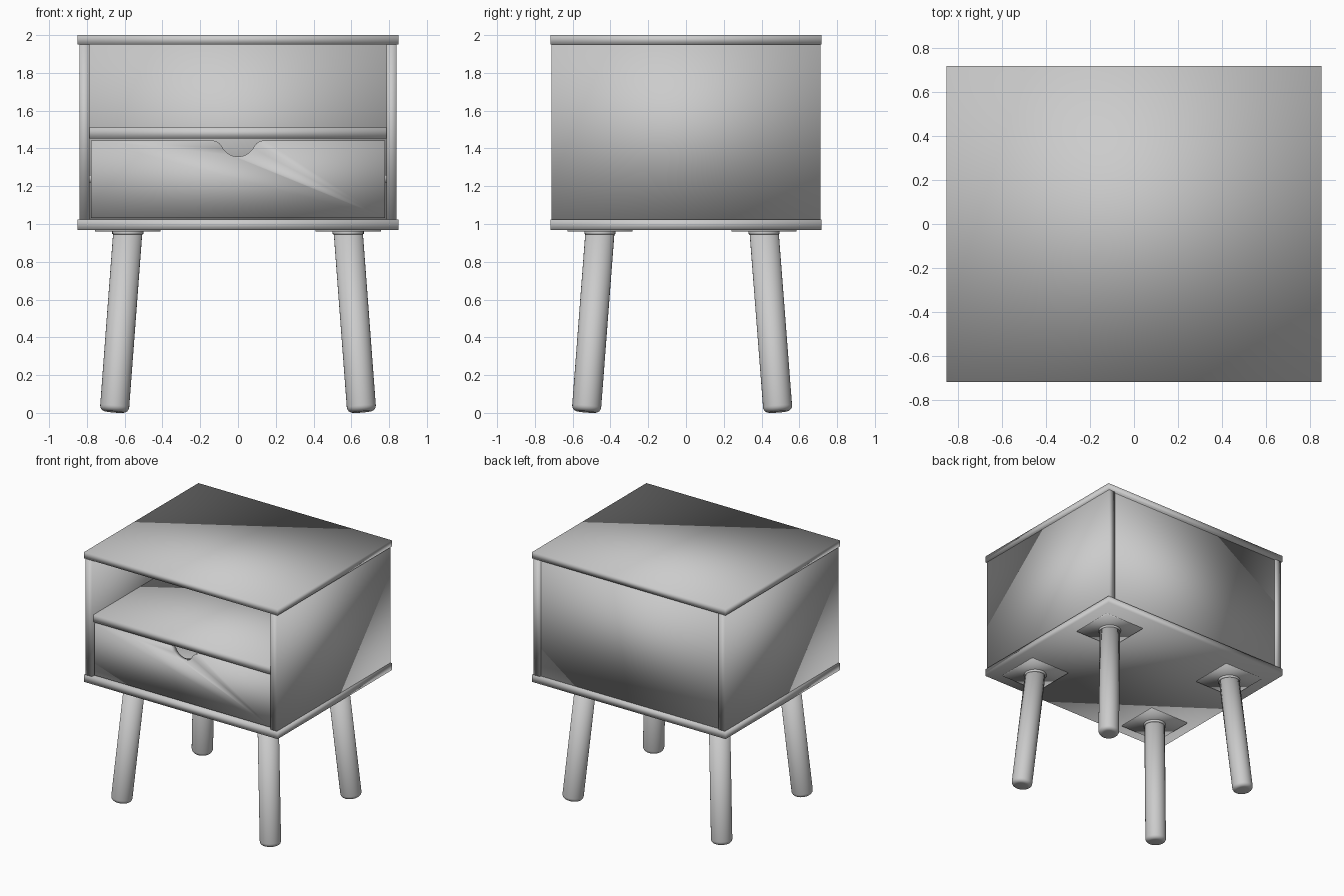
import bpy, bmesh, math
from mathutils import Vector

cube = bpy.data.objects.get("Cube")
if cube:
    bpy.data.objects.remove(cube, do_unlink=True)

# Single flat colour
grey = bpy.data.materials.new("plain_grey")
grey.use_nodes = True
COLOUR = (0.6, 0.6, 0.6, 1)
grey.diffuse_color = COLOUR
grey.node_tree.nodes["Principled BSDF"].inputs["Base Color"].default_value = COLOUR


def finish(name, bm):
    """Turn a bmesh into a fully smooth-shaded object."""
    bmesh.ops.recalc_face_normals(bm, faces=bm.faces)
    mesh = bpy.data.meshes.new(name)
    bm.to_mesh(mesh)
    bm.free()
    mesh.shade_smooth()
    mesh.materials.append(grey)
    bpy.context.collection.objects.link(bpy.data.objects.new(name, mesh))


def board(name, xs, ys, zs):
    """Box between the given limits."""
    bm = bmesh.new()
    bmesh.ops.create_cube(bm, size=1)
    for v in bm.verts:
        v.co = [lo + (c + 0.5) * (hi - lo) for c, (lo, hi) in zip(v.co, (xs, ys, zs))]
    finish(name, bm)


def arc(cx, cz, r, start, end, n):
    return [(cx + r * math.cos(a), cz + r * math.sin(a))
            for a in (start + (end - start) * i / n for i in range(n + 1))]


def lathe(name, profile, base, axis, sides=32):
    """Turn a (radius, height) profile about an axis."""
    bm = bmesh.new()
    turn = Vector((0, 0, 1)).rotation_difference(axis)
    rings = []
    for r, h in profile:
        rings.append([bm.verts.new(base + turn @ Vector(
            (r * math.cos(math.tau * i / sides), r * math.sin(math.tau * i / sides), h)))
            for i in range(sides)])
    for low, high in zip(rings, rings[1:]):
        for i in range(sides):
            j = (i + 1) % sides
            bm.faces.new((low[i], low[j], high[j], high[i]))
    bm.faces.new(rings[0])
    bm.faces.new(rings[-1])
    finish(name, bm)


# Cabinet carcass
W, D, IN = 0.85, 0.717, 0.785
board("top_board", (-W, W), (-D, D), (1.95, 2.0))
board("bottom_board", (-W, W), (-D, D), (0.968, 1.025))
board("back_panel", (-IN, IN), (0.65, 0.7), (1.025, 1.95))
board("shelf", (-IN, IN), (-0.695, 0.65), (1.453, 1.51))
for side, s in (("right", -1), ("left", 1)):
    board(side + "_side_panel", sorted((s * IN, s * 0.84)), (-0.712, 0.712), (1.025, 1.95))
    board(side + "_drawer_rail", sorted((s * 0.76, s * IN)), (-0.67, 0.6), (1.22, 1.26))
    board(side + "_drawer_side", sorted((s * 0.72, s * 0.76)), (-0.65, 0.6), (1.05, 1.34))

# Drawer box behind the front
board("drawer_back", (-0.72, 0.72), (0.56, 0.6), (1.05, 1.34))
board("drawer_bottom", (-0.72, 0.72), (-0.65, 0.56), (1.05, 1.08))

# Drawer front with rounded finger notch
HALF, LOW, TOP, R, F = 0.777, 1.032, 1.442, 0.095, 0.06
cz = TOP + 0.01
dz = cz - (TOP - F)
dx = math.sqrt((R + F) ** 2 - dz ** 2)
tilt = math.atan2(dz, dx)
outline = [(-HALF, LOW), (-HALF, TOP)]
outline += arc(-dx, TOP - F, F, math.pi / 2, tilt, 6)
outline += arc(0, cz, R, math.pi + tilt, math.tau - tilt, 20)[1:-1]
outline += arc(dx, TOP - F, F, math.pi - tilt, math.pi / 2, 6)
outline += [(HALF, TOP), (HALF, LOW)]
bm = bmesh.new()
front = [bm.verts.new((x, -0.695, z)) for x, z in outline]
rear = [bm.verts.new((x, -0.65, z)) for x, z in outline]
bm.faces.new(front)
bm.faces.new(rear[::-1])
for i in range(len(front)):
    bm.faces.new((front[i - 1], front[i], rear[i], rear[i - 1]))
finish("drawer_front", bm)

# Splayed round legs with mounting plates and collars
LEG_R, ROUND = 0.077, 0.03
foot = [(LEG_R - ROUND + r, ROUND + h)
        for r, h in arc(0, 0, ROUND, -math.pi / 2, 0, 6)]
for side, sx in (("right", -1), ("left", 1)):
    for end, y_top, y_foot in (("front", -0.455, -0.528), ("back", 0.413, 0.487)):
        name = end + "_" + side
        x_top = sx * 0.583
        base = Vector((sx * 0.655, y_foot, 0.005))
        reach = Vector((x_top, y_top, 0.965)) - base
        lathe(name + "_leg", foot + [(LEG_R, reach.length)], base, reach.normalized())
        lathe(name + "_collar", [(0.077, 0), (0.083, 0.004), (0.083, 0.02)],
              Vector((x_top, y_top, 0.944)), Vector((0, 0, 1)))
        board(name + "_plate", (x_top - 0.173, x_top + 0.173),
              (y_top - 0.173, y_top + 0.173), (0.961, 0.975))
